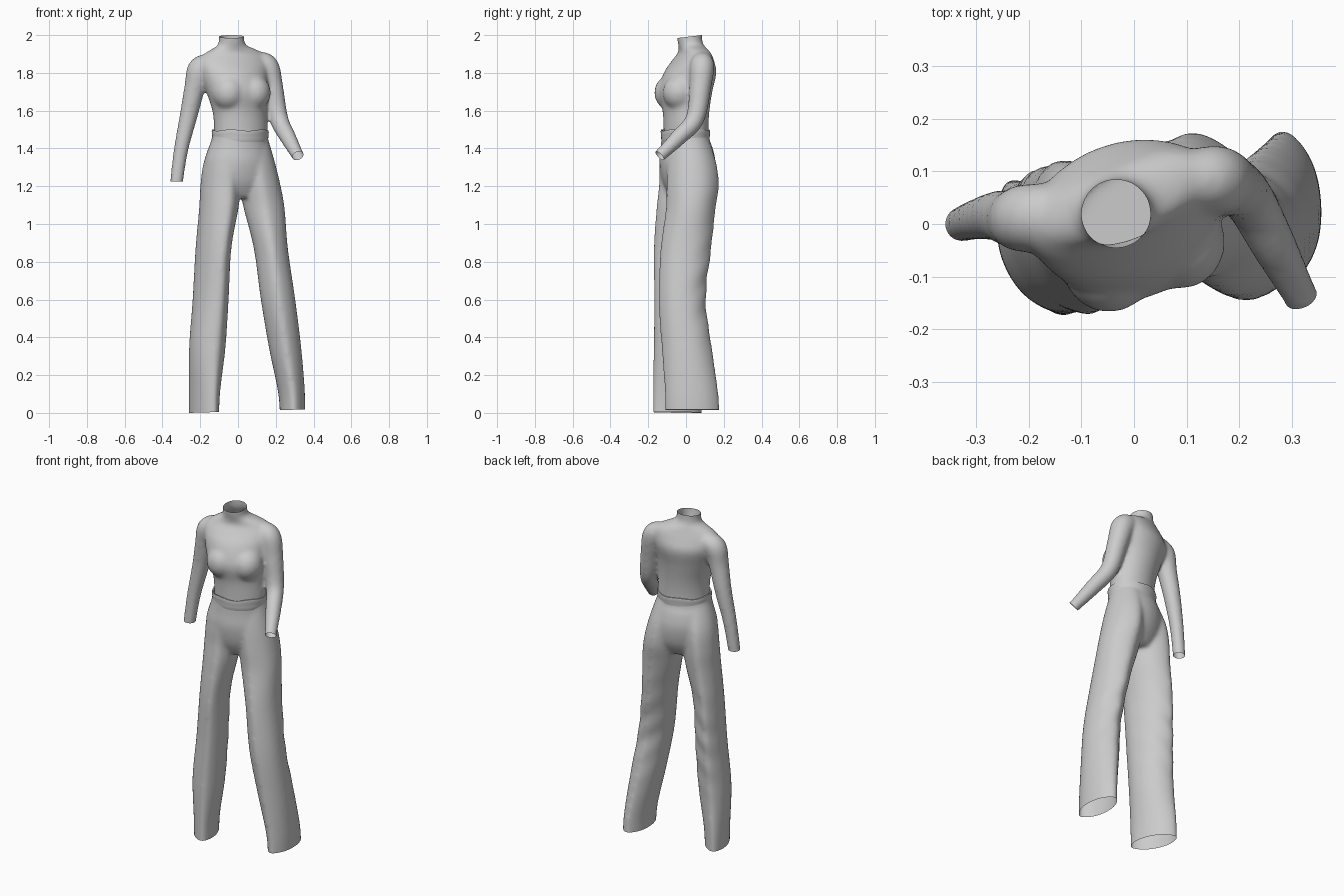
import bpy, bmesh, math
from mathutils import Vector, Matrix

if "Cube" in bpy.data.objects:
    bpy.data.objects.remove(bpy.data.objects["Cube"])

SIDES = 48
STEPS = 8

grey = bpy.data.materials.new("plain grey cloth")
grey.use_nodes = True
grey.diffuse_color = (0.6, 0.6, 0.6, 1)
shader = grey.node_tree.nodes["Principled BSDF"]
shader.inputs["Base Color"].default_value = grey.diffuse_color
shader.inputs["Roughness"].default_value = 0.8


def smooth_rows(rows):
    """Catmull-Rom interpolation of any rows of numbers."""
    result = []
    last = len(rows) - 1
    for i in range(last):
        a, b, c, d = (rows[max(0, min(last, i + k))] for k in (-1, 0, 1, 2))
        for s in range(STEPS):
            t = s / STEPS
            result.append([q + t * (r - p) / 2
                           + t * t * (2 * p - 5 * q + 4 * r - o) / 2
                           + t ** 3 * (3 * q - p - 3 * r + o) / 2
                           for p, q, r, o in zip(a, b, c, d)])
    result.append(list(rows[-1]))
    return result


def skin(bm, rings, caps=True):
    """Bridge a list of point rings into a tube."""
    loops = [[bm.verts.new(p) for p in ring] for ring in rings]
    for low, high in zip(loops, loops[1:]):
        for i in range(SIDES):
            j = (i + 1) % SIDES
            bm.faces.new((low[i], low[j], high[j], high[i]))
    if caps:
        bm.faces.new(loops[0][::-1])
        bm.faces.new(loops[-1])


def oval(z, cx, cy, rx, ry, turn, pinch=0):
    """Turned oval; pinch narrows it towards the front and back creases."""
    spin = Matrix.Rotation(math.radians(turn), 3, 'Z')
    ring = []
    for i in range(SIDES):
        t = math.tau * i / SIDES
        x = rx * math.cos(t) * (1 - pinch * math.sin(t) ** 4)
        ring.append(spin @ Vector((x, ry * math.sin(t), 0)) + Vector((cx, cy, z)))
    return ring


def stack(bm, rows, turn, pinch=0):
    """Body volume from rows of height, centre x, centre y, radii."""
    skin(bm, [oval(*row, turn, pinch) for row in smooth_rows(rows)])


def tube(bm, rows):
    """Limb from rows of centre x, y, z and radius."""
    path = smooth_rows(rows)
    rings = []
    for i, (x, y, z, r) in enumerate(path):
        ahead = Vector(path[min(i + 1, len(path) - 1)][:3])
        behind = Vector(path[max(i - 1, 0)][:3])
        turn = (ahead - behind).to_track_quat('Z', 'Y')
        rings.append([turn @ p + Vector((x, y, z)) for p in oval(0, 0, 0, r, r, 0)])
    skin(bm, rings)


def finish(name, bm, merge=0, cuts=(), relax=0, folds=None):
    """Merge volumes into one skin, cut the openings and shade smooth."""
    bmesh.ops.recalc_face_normals(bm, faces=bm.faces)
    mesh = bpy.data.meshes.new(name)
    bm.to_mesh(mesh)
    bm.free()
    obj = bpy.data.objects.new(name, mesh)
    bpy.context.collection.objects.link(obj)
    bpy.ops.object.select_all(action='DESELECT')
    obj.select_set(True)
    bpy.context.view_layer.objects.active = obj
    if merge:
        remesh = obj.modifiers.new("merge", 'REMESH')
        remesh.mode = 'VOXEL'
        remesh.voxel_size = merge
        soften = obj.modifiers.new("soften", 'SMOOTH')
        soften.factor = 0.5
        soften.iterations = relax
        for modifier in ("merge", "soften"):
            bpy.ops.object.modifier_apply(modifier=modifier)
    work = bmesh.new()
    work.from_mesh(obj.data)
    if folds:
        work.normal_update()
        for v in work.verts:
            v.co += v.normal * folds(v.co, v.normal)
    for point, normal in cuts:
        bmesh.ops.bisect_plane(work, geom=work.verts[:] + work.edges[:] + work.faces[:],
                               plane_co=point, plane_no=normal, clear_outer=True)
    work.to_mesh(obj.data)
    work.free()
    obj.data.materials.clear()
    obj.data.materials.append(grey)
    bpy.ops.object.shade_smooth_by_angle(angle=math.radians(50))


# Fitted high-neck top: torso, bust and sleeves
top = bmesh.new()
stack(top, [
    (1.42, .015, 0, .146, .116),
    (1.51, .015, 0, .145, .115),
    (1.6, .008, 0, .147, .121),
    (1.7, -.005, -.003, .166, .139),
    (1.8, -.02, .022, .185, .132),
    (1.86, -.022, .036, .19, .1),
    (1.9, -.02, .044, .168, .076),
    (1.926, -.024, .038, .12, .07),
    (1.945, -.031, .028, .08, .067),
    (1.975, -.034, .02, .067, .066),
    (2.06, -.033, .018, .068, .068)], 20)
for x, y in ((-.05, -.077), (.085, -.032)):
    bmesh.ops.create_uvsphere(
        top, u_segments=32, v_segments=16, radius=1,
        matrix=Matrix.LocRotScale(Vector((x, y, 1.695)),
                                  Matrix.Rotation(math.radians(20), 3, 'Z'),
                                  Vector((.088, .092, .095))))
tube(top, [
    (-.13, .03, 1.85, .05),
    (-.2, .012, 1.822, .065),
    (-.228, .01, 1.725, .056),
    (-.26, .015, 1.58, .048),
    (-.301, .008, 1.395, .039),
    (-.325, 0, 1.225, .035),
    (-.332, 0, 1.15, .035)])
tube(top, [
    (.09, .085, 1.86, .05),
    (.15, .085, 1.835, .065),
    (.182, .075, 1.72, .058),
    (.217, .047, 1.555, .05),
    (.264, -.038, 1.46, .044),
    (.315, -.135, 1.365, .034),
    (.344, -.19, 1.315, .034)])
finish("high_neck_top", top, merge=.009, relax=20, cuts=[
    ((-.033, .083, 2), (0, -.12, 1)),
    ((-.326, 0, 1.225), (0, 0, -1)),
    ((.317, -.14, 1.362), (.09, -.19, -.18))])

# Wide trousers: hips and two legs with pressed creases
trousers = bmesh.new()
stack(trousers, [
    (1.53, .013, -.003, .148, .122),
    (1.45, .01, -.003, .152, .124),
    (1.4, .006, .004, .166, .134),
    (1.32, .007, .008, .188, .143),
    (1.22, .012, .01, .185, .126),
    (1.14, .012, .008, .12, .085)], 20)
stack(trousers, [
    (1.45, -.053, -.02, .085, .1),
    (1.32, -.08, -.014, .098, .133),
    (1.2, -.093, -.011, .1, .141),
    (1.08, -.102, -.02, .096, .146),
    (.87, -.13, -.033, .083, .149),
    (.6, -.145, -.038, .086, .141),
    (.34, -.163, -.046, .089, .134),
    (.1, -.178, -.045, .069, .14),
    (-.06, -.18, -.045, .064, .142)], 24, .3)
stack(trousers, [
    (1.45, .08, .02, .08, .1),
    (1.32, .1, .032, .097, .13),
    (1.2, .118, .035, .108, .139),
    (1.08, .139, .025, .108, .132),
    (.87, .174, 0, .09, .135),
    (.6, .212, -.02, .091, .126),
    (.34, .25, .005, .085, .134),
    (.1, .284, .03, .07, .143),
    (-.06, .289, .036, .066, .146)], 3, .3)


def soft_folds(co, normal):
    """Slanting cloth folds behind the knees."""
    fade = max(0, 1 - abs(co.z - .65) / .4) * max(0, normal.y)
    return .003 * fade * math.sin(42 * co.z + 30 * abs(co.x))


finish("wide_trousers", trousers, merge=.009, relax=18, folds=soft_folds, cuts=[
    ((-.26, 0, 0), (.03, 0, -1)),
    ((0, 0, 1.485), (0, 0, 1))])

# Waistband with a slightly rolled, wavy upper edge
band = bmesh.new()
rings = []
for z, grow in ((1.425, -.004), (1.435, .001), (1.455, .002), (1.475, .003),
                (1.488, .005), (1.497, .003), (1.496, -.004), (1.47, -.014)):
    ring = oval(z, .012, -.003, .149 + grow, .123 + grow, 20)
    for i, p in enumerate(ring):
        p.z += .004 * math.sin(math.tau * 5 * i / SIDES) * (z > 1.46)
    rings.append(ring)
skin(band, rings, caps=False)
finish("waistband", band)
